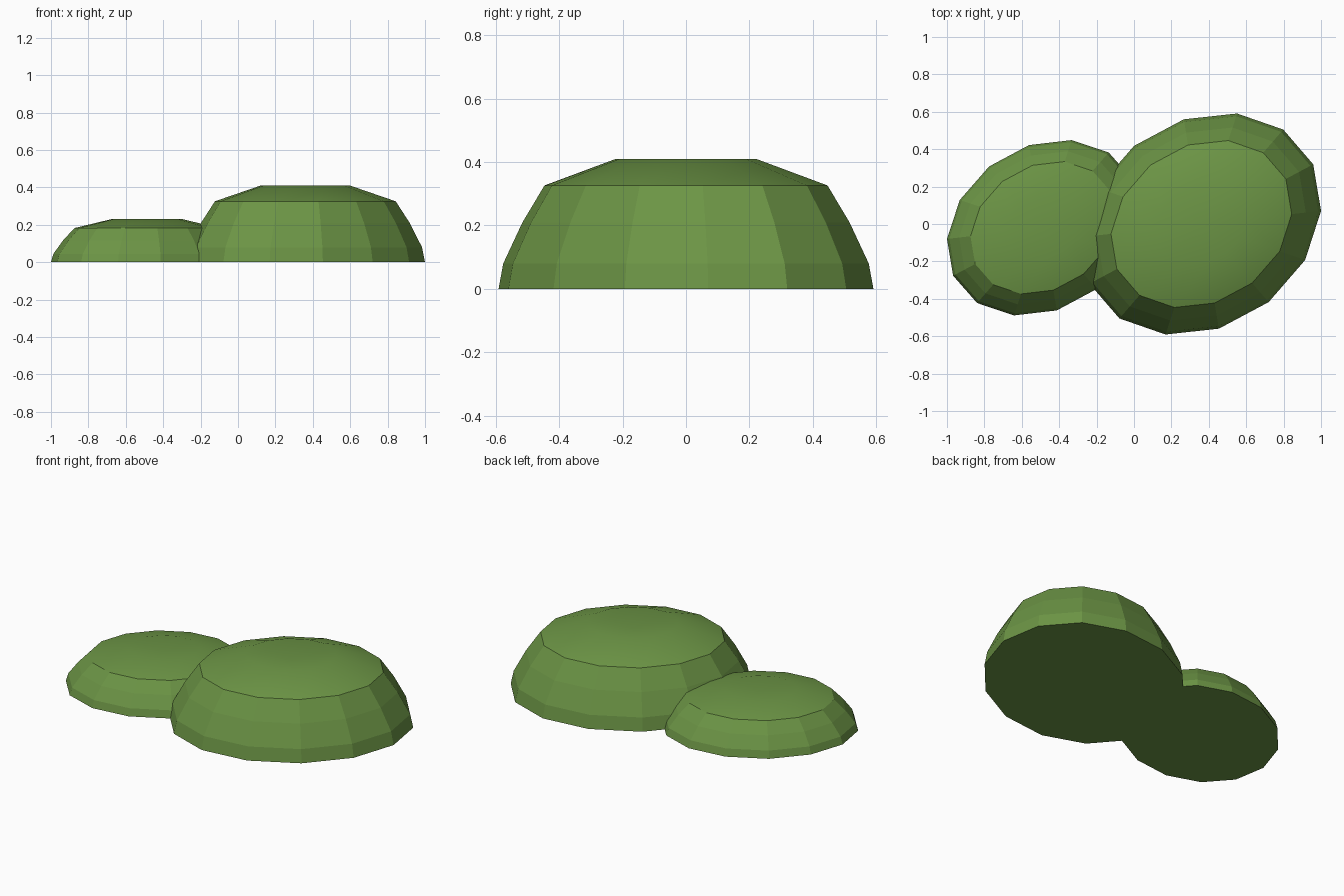
import bpy
import bmesh
from math import cos, sin, tau
from mathutils import Vector

cube = bpy.data.objects.get("Cube")
if cube:
    bpy.data.objects.remove(cube)

# Single leaf colour
green = bpy.data.materials.new("leaf_green")
green.use_nodes = True
colour = (0.15, 0.30, 0.06, 1)
green.diffuse_color = colour
green.node_tree.nodes["Principled BSDF"].inputs["Base Color"].default_value = colour

SIDES = 14
# Dome profile: (radius factor, height factor) from the ground to the cap
PROFILE = [(1, 0), (0.975, 0.195), (0.873, 0.51), (0.755, 0.795), (0.373, 1)]
DIMPLE = 0.915


def make_bush(name, centre, height, axis_a, axis_b):
    """Squashed oval dome with faceted sides and a softly dimpled top."""
    bm = bmesh.new()
    centre, a, b = Vector(centre), Vector(axis_a), Vector(axis_b)
    rings = []
    for radius, level in PROFILE:
        ring = []
        for k in range(SIDES):
            t = tau * k / SIDES
            p = centre + radius * (a * cos(t) + b * sin(t))
            ring.append(bm.verts.new((p.x, p.y, level * height)))
        rings.append(ring)

    # Sides and sloping shoulder
    for i, (low, high) in enumerate(zip(rings, rings[1:])):
        for k in range(SIDES):
            n = (k + 1) % SIDES
            face = bm.faces.new((low[k], low[n], high[n], high[k]))
            face.smooth = i == len(rings) - 2

    # Dimpled cap and flat underside
    pole = bm.verts.new((centre.x, centre.y, DIMPLE * height))
    top = rings[-1]
    for k in range(SIDES):
        bm.faces.new((top[k], top[(k + 1) % SIDES], pole)).smooth = True
    bm.faces.new(rings[0][::-1])

    mesh = bpy.data.meshes.new(name)
    bm.to_mesh(mesh)
    bm.free()
    mesh.materials.append(green)
    obj = bpy.data.objects.new(name, mesh)
    bpy.context.collection.objects.link(obj)
    return obj


make_bush("large_bush", (0.36, 0), 0.41, (0.64, 0.07), (0.05, 0.59))
make_bush("small_bush", (-0.487, -0.02), 0.23, (0.513, 0.06), (0.041, 0.467))
